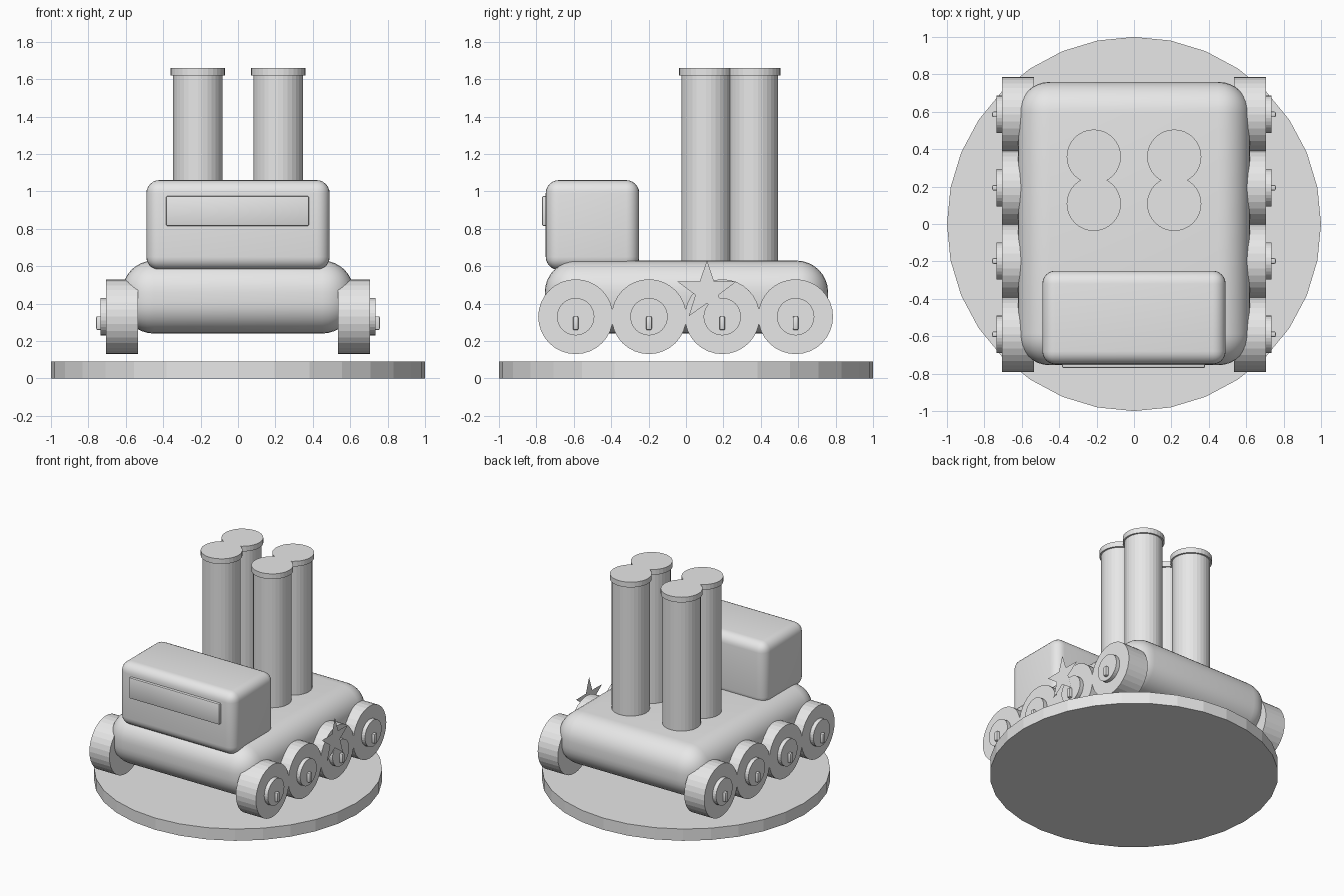
import bpy, bmesh, math
from mathutils import Matrix, Vector

cube = bpy.data.objects.get("Cube")
if cube:
    bpy.data.objects.remove(cube, do_unlink=True)

grey = bpy.data.materials.new("light grey")
grey.use_nodes = True
grey.diffuse_color = (0.8, 0.8, 0.8, 1)
grey.node_tree.nodes["Principled BSDF"].inputs["Base Color"].default_value = grey.diffuse_color


def add_object(name, bm):
    mesh = bpy.data.meshes.new(name)
    bm.to_mesh(mesh)
    bm.free()
    mesh.materials.append(grey)
    obj = bpy.data.objects.new(name, mesh)
    bpy.context.collection.objects.link(obj)
    return obj


def rounded_box(name, low, high, radius, segments=6):
    low, high = Vector(low), Vector(high)
    bm = bmesh.new()
    bmesh.ops.create_cube(bm, size=1)
    bmesh.ops.scale(bm, vec=high - low, verts=bm.verts)
    bmesh.ops.translate(bm, vec=(low + high) / 2, verts=bm.verts)
    bmesh.ops.bevel(bm, geom=bm.edges[:], offset=radius, segments=segments,
                    profile=0.5, affect='EDGES', clamp_overlap=True)
    obj = add_object(name, bm)
    bpy.ops.object.select_all(action='DESELECT')
    obj.select_set(True)
    bpy.context.view_layer.objects.active = obj
    bpy.ops.object.shade_smooth_by_angle(angle=math.radians(35))
    return obj


def cylinder(name, center, radius, depth, sideways=False):
    bm = bmesh.new()
    turn = Matrix.Rotation(math.pi / 2, 4, 'Y') if sideways else Matrix()
    bmesh.ops.create_cone(bm, cap_ends=True, segments=32, radius1=radius, radius2=radius,
                          depth=depth, matrix=Matrix.Translation(center) @ turn)
    return add_object(name, bm)


# Round display base
cylinder("base_disc", (0, 0, 0.045), 1, 0.09)

# Hull, cabin and windscreen
rounded_box("hull", (-0.62, -0.755, 0.24), (0.62, 0.76, 0.63), 0.17, 8)
rounded_box("cabin", (-0.49, -0.75, 0.58), (0.49, -0.25, 1.06), 0.07)
rounded_box("windscreen", (-0.385, -0.77, 0.815), (0.38, -0.73, 0.975), 0.008, 2)

# Wheels with hubs and small pins on both sides
for side, label in ((1, "left"), (-1, "right")):
    for i in range(4):
        y = -0.59 + 0.392 * i
        tag = f"{label}_{i + 1}"
        cylinder("wheel_" + tag, (side * 0.62, y, 0.33), 0.2, 0.17, True)
        cylinder("hub_" + tag, (side * 0.71, y, 0.33), 0.1, 0.05, True)
        x = sorted((side * 0.7, side * 0.758))
        rounded_box("pin_" + tag, (x[0], y - 0.015, 0.258), (x[1], y + 0.015, 0.332), 0.008, 2)

# Four upright tubes with rims
for x in (-0.215, 0.215):
    for y in (0.108, 0.36):
        tag = ("left" if x > 0 else "right") + ("_front" if y < 0.2 else "_rear")
        cylinder("tube_" + tag, (x, y, 1.07), 0.133, 1.12)
        cylinder("tube_rim_" + tag, (x, y, 1.64), 0.145, 0.04)

# Thin star plate on the left side
bm = bmesh.new()
points = []
for i in range(10):
    r = 0.165 if i % 2 == 0 else 0.065
    a = math.pi / 2 + i * math.pi / 5
    points.append(bm.verts.new((0.742, 0.112 + r * math.cos(a), 0.466 + r * math.sin(a))))
bm.faces.new(points)
add_object("star_plate", bm)
